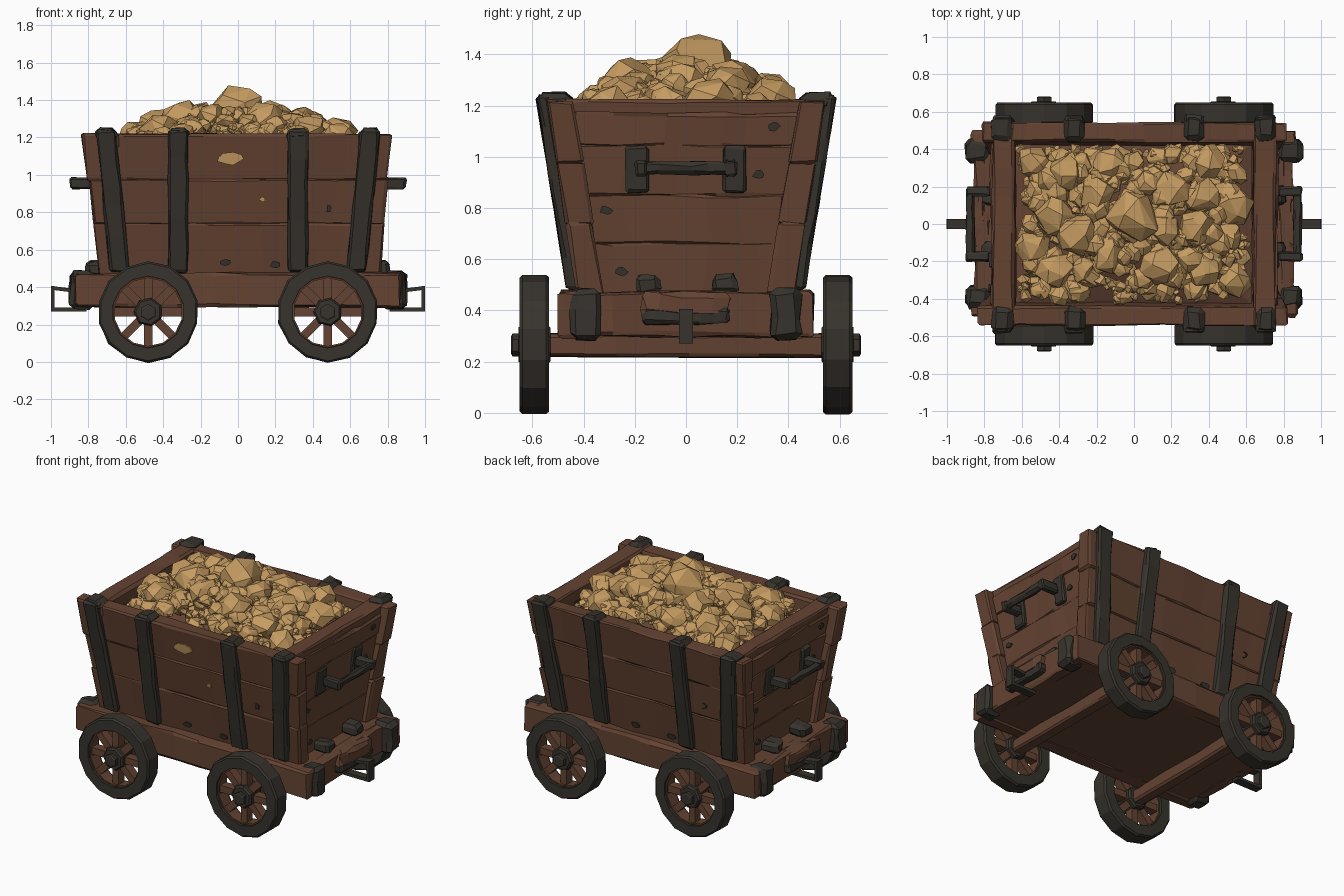
import bpy, bmesh, math, random
from mathutils import Vector, Matrix

random.seed(7)
if "Cube" in bpy.data.objects:
    bpy.data.objects.remove(bpy.data.objects["Cube"])


def material(name, rgb):
    m = bpy.data.materials.new(name)
    m.use_nodes = True
    m.diffuse_color = (*rgb, 1)
    m.node_tree.nodes["Principled BSDF"].inputs["Base Color"].default_value = (*rgb, 1)
    return m


WOOD = material("brown wood", (.127, .056, .032))
IRON = material("dark iron", (.038, .033, .026))
GOLD = material("gold ore", (.56, .33, .12))
BOTH = (-1, 1)
TOP = 1.22


def finish(name, bm, mat):
    bmesh.ops.recalc_face_normals(bm, faces=bm.faces)
    mesh = bpy.data.meshes.new(name)
    bm.to_mesh(mesh)
    bm.free()
    mesh.materials.append(mat)
    ob = bpy.data.objects.new(name, mesh)
    bpy.context.collection.objects.link(ob)
    return ob


def lean(bm):
    """Slope the tub walls inwards towards the bottom."""
    for v in bm.verts:
        drop = v.co.z - TOP
        if abs(v.co.x) > .5:
            v.co.x += math.copysign(.1, v.co.x) * drop
        if abs(v.co.y) > .3:
            v.co.y += math.copysign(.16, v.co.y) * drop


def box(name, centre, size, mat, cuts=0, rough=.006, bevel=.012, leaning=False):
    """Chipped, roughly hewn block with extra cuts along its longest side."""
    bm = bmesh.new()
    bmesh.ops.create_cube(bm, size=1)
    bmesh.ops.scale(bm, vec=size, verts=bm.verts)
    if bevel:
        bmesh.ops.bevel(bm, geom=bm.edges[:], offset=bevel, segments=1, affect='EDGES')
    axis = max(range(3), key=lambda i: size[i])
    for i in range(cuts):
        normal, point = Vector(), Vector()
        normal[axis] = 1
        point[axis] = size[axis] * ((i + random.uniform(.7, 1.3)) / (cuts + 1) - .5)
        normal[(axis + 1) % 3] = random.uniform(-.2, .2)
        bmesh.ops.bisect_plane(bm, geom=bm.verts[:] + bm.edges[:] + bm.faces[:],
                               plane_co=point, plane_no=normal)
    for v in bm.verts:
        v.co += Vector(random.uniform(-rough, rough) for _ in range(3)) + Vector(centre)
    if leaning:
        lean(bm)
    return finish(name, bm, mat)


def bar(name, a, b, width, depth, mat):
    """Straight bar between two points, with its width along y."""
    a, b = Vector(a), Vector(b)
    bm = bmesh.new()
    bmesh.ops.create_cube(bm, size=1)
    bmesh.ops.scale(bm, vec=(depth, width, (b - a).length + depth), verts=bm.verts)
    d = (b - a).normalized()
    turn = Matrix.Rotation(math.atan2(d.x, d.z), 4, 'Y')
    bmesh.ops.transform(bm, matrix=Matrix.Translation((a + b) / 2) @ turn, verts=bm.verts)
    return finish(name, bm, mat)


def ring(name, centre, inner, outer, width, sides, mat, rough=0):
    """Ring (or disc, with no inner radius) around the y axis."""
    bm = bmesh.new()
    loops = []
    for k in range(sides):
        ang = math.tau * (k + .5) / sides
        out = outer + random.uniform(-rough, rough)
        pts = [(inner, -1), (out - .01, -1), (out, -.8), (out, .8), (out - .01, 1), (inner, 1)]
        loops.append([bm.verts.new((centre[0] + r * math.cos(ang), centre[1] + s * width / 2,
                                    centre[2] + r * math.sin(ang))) for r, s in pts])
    for p, q in zip(loops, loops[1:] + loops[:1]):
        for i in range(6):
            j = (i + 1) % 6
            bm.faces.new((p[i], p[j], q[j], q[i]))
    return finish(name, bm, mat)


def patch(name, place, w, h, mat, axis):
    """Thin ragged plate on a wall; axis is the direction the wall faces."""
    bm = bmesh.new()
    rim = []
    for k in range(9):
        r, ang = random.uniform(.65, 1), math.tau * k / 9
        p = Vector(place)
        p[1 - axis] += w * r * math.cos(ang)
        p.z += h * r * math.sin(ang)
        rim.append(bm.verts.new(p))
    face = bm.faces.new(rim)
    out = bmesh.ops.extrude_face_region(bm, geom=[face])
    shift = Vector()
    shift[axis] = math.copysign(.009, place[axis])
    bmesh.ops.translate(bm, vec=shift, verts=[g for g in out["geom"] if isinstance(g, bmesh.types.BMVert)])
    lean(bm)
    return finish(name, bm, mat)


def add_rock(bm, centre, r):
    """Faceted lump: hull of random points on a squashed ball."""
    stretch = Vector((random.uniform(.9, 1.2), random.uniform(.85, 1.1), random.uniform(.7, .95)))
    turn = Matrix.Rotation(random.uniform(0, math.tau), 3, 'Z')
    n = 18 if r > .05 else 9
    verts = []
    for i in range(n):
        z = 1 - 2 * (i + .5) / n
        a = i * 2.4 + random.uniform(-.4, .4)
        s = math.sqrt(1 - z * z)
        d = Vector((s * math.cos(a), s * math.sin(a), z)) * stretch * random.uniform(.9, 1.1) * r
        verts.append(bm.verts.new(turn @ d + Vector(centre)))
    hull = bmesh.ops.convex_hull(bm, input=verts)
    loose = {g for g in hull["geom_interior"] + hull["geom_unused"] if isinstance(g, bmesh.types.BMVert)}
    bmesh.ops.delete(bm, geom=list(loose), context='VERTS')


# Chassis
box("chassis_floor", (0, 0, .385), (1.62, .84, .17), WOOD, rough=0)
for s in BOTH:
    box("side_rail", (0, s * .445, .385), (1.74, .1, .18), WOOD, 6, .008)
    box("end_beam", (s * .81, 0, .385), (.08, .94, .17), WOOD, 5, .01)
    box("bumper_block", (s * .84, 0, .425), (.1, .34, .08), WOOD, 3, .012)
    box("bumper_plate", (s * .85, 0, .38), (.09, .34, .065), IRON, 2)
    for t in BOTH:
        box("corner_iron", (s * .835, t * .39, .385), (.13, .12, .2), IRON, 1, .008, .025)
        box("end_bracket", (s * .75, t * .15, .5), (.12, .1, .08), IRON, 0, .008, .02)
    # Coupling loop
    path = [(.87, .38), (.99, .395), (.99, .28), (.82, .28)]
    for p, q in zip(path, path[1:]):
        bar("coupling_loop", (s * p[0], 0, p[1]), (s * q[0], 0, q[1]), .055, .02, IRON)

# Tub walls
for s in BOTH:
    for low, high in ((.46, .742), (.736, .98), (.972, TOP)):
        box("side_plank", (random.uniform(-.01, .01), s * .493, (low + high) / 2),
            (1.65 + random.uniform(-.03, .02), .105, high - low), WOOD, 6, .006, .01, True)
    for low, high in ((.46, .665), (.655, .855), (.845, 1.05), (1.04, 1.17)):
        box("end_plank", (s * .715, 0, (low + high) / 2), (.12, .9, high - low),
            WOOD, 4, .008, .01, True)
    box("end_top_rail", (s * .7, 0, 1.18), (.12, 1.1, .09), WOOD, 4, .006, .012, True)
    # Straps folded over the rim
    for x in (-.705, -.32, .32, .705):
        box("strap", (x, s * .557, .86), (.105, .05, .76), IRON, 4, .005, .012, True)
        box("strap_cap", (x, s * .51, 1.215), (.11, .135, .07), IRON, 0, .006, .025, True)

# End handles
for s in BOTH:
    for t in BOTH:
        box("handle_plate", (s * .775, t * .19, .95), (.04, .09, .18), IRON, 0, .004, .01, True)
        box("handle_mount", (s * .86, t * .175, .955), (.13, .05, .06), IRON, 0, .004, .01, True)
    box("handle_bar", (s * .9, 0, .955), (.04, .38, .045), IRON, 3, .006, .01, True)

# Wheels and axles
for x in (-.48, .48):
    box("axle", (x, 0, .263), (.085, 1.1, .09), WOOD, 3, .004)
    for s in BOTH:
        hub = (x, s * .592, .267)
        ring("wheel_rim", hub, .192, .27, .115, 14, IRON, .004)
        ring("wheel_inner_ring", hub, .182, .2, .085, 14, WOOD)
        ring("hub", hub, 0, .078, .125, 7, IRON)
        ring("axle_cap", (x, s * .655, .265), 0, .045, .055, 6, IRON)
        for k in range(8):
            a = math.tau * k / 8
            d = Vector((math.cos(a), 0, math.sin(a)))
            bar("spoke", Vector(hub) + d * .06, Vector(hub) + d * .175, .06, .046, WOOD)

# Wall stains and ore flecks
patch("ore_fleck", (-.04, -.547, 1.085), .085, .04, GOLD, 1)
patch("ore_fleck", (.13, -.547, .87), .02, .016, GOLD, 1)
for x, z in ((.51, .82), (-.07, .53), (.2, .52)):
    for s in BOTH:
        patch("wall_stain", (s * -x, s * .546, z), .035, .022, IRON, 1)
for s in BOTH:
    for y, z in ((.36, 1.12), (.33, .93), (-.38, .79), (-.25, .55)):
        patch("end_stain", (s * .777, s * y, z), .028, .022, IRON, 0)

# Load bed under the ore
bed = box("load_bed", (0, 0, 1.1), (1.26, .86, .16), WOOD, 0, 0, 0)
for v in bed.data.vertices:
    if v.co.z > 1.1:
        v.co = (v.co.x * .5, v.co.y * .4, 1.2)
    else:
        v.co.z = 1.09

# Ore heap
heap = bmesh.new()


def surface(x, y):
    return 1.14 + .18 * (1 - (x / .66) ** 2) * (1 - (y / .48) ** 2)


big = [(0, .04, .15), (-.42, .04, .11), (-.3, -.05, .11), (.2, .18, .11), (.33, -.02, .1),
       (.53, .1, .1), (.4, .33, .1), (.14, -.22, .11), (-.36, .27, .1), (-.54, -.12, .09),
       (-.42, -.24, .1), (-.13, .32, .1), (.37, -.24, .1), (.54, -.3, .09), (-.14, -.16, .09),
       (-.2, .16, .1), (-.53, .33, .09), (-.3, -.35, .08), (.16, -.02, .09), (.36, .15, .1)]
for x, y, r in big:
    add_rock(heap, (x, y, surface(x, y) + r * .2), r)
for count, small, large in ((190, .045, .075), (300, .018, .04)):
    for _ in range(count):
        r = random.uniform(small, large)
        x, y = random.uniform(-.64 + r, .64 - r), random.uniform(-.44 + r, .44 - r)
        add_rock(heap, (x, y, surface(x, y) + random.uniform(-.03, .03)), r)
finish("ore_heap", heap, GOLD)
